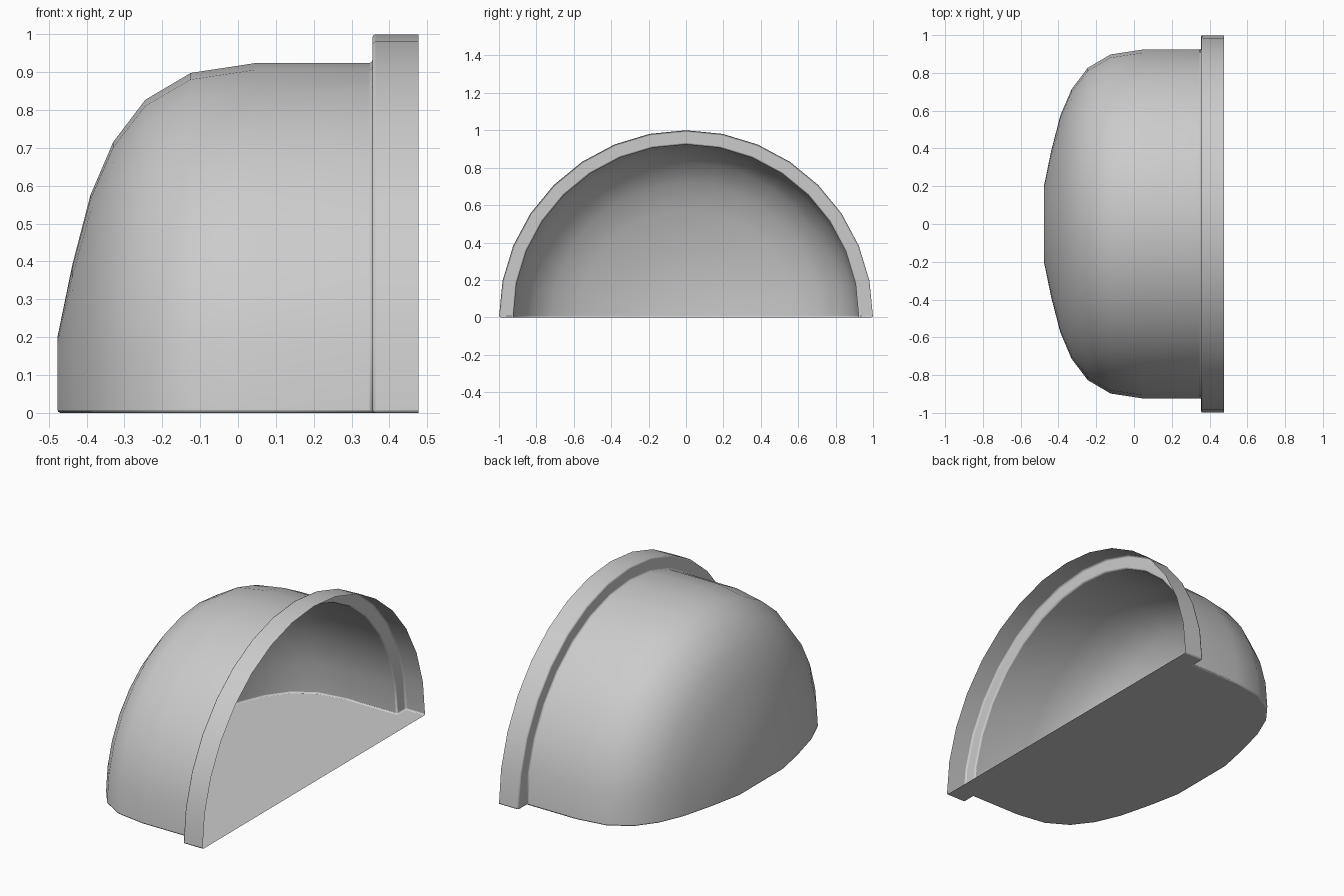
import bpy, bmesh, math

if "Cube" in bpy.data.objects:
    bpy.data.objects.remove(bpy.data.objects["Cube"])

SEGMENTS = 16  # steps around the half turn

# Profile (x, radius): closed end, rounded body, stepped collar
PROFILE = [(-0.477, 0.20), (-0.438, 0.39), (-0.39, 0.575), (-0.33, 0.715),
           (-0.245, 0.827), (-0.125, 0.898), (0.045, 0.924), (0.355, 0.924),
           (0.355, 1.0), (0.477, 1.0)]

grey = bpy.data.materials.new("light_grey")
grey.diffuse_color = (0.6, 0.6, 0.6, 1)
grey.use_nodes = True
grey.node_tree.nodes["Principled BSDF"].inputs["Base Color"].default_value = grey.diffuse_color

bm = bmesh.new()
rings = []
for x, r in PROFILE:
    ring = []
    for i in range(SEGMENTS + 1):
        a = math.pi * i / SEGMENTS
        ring.append(bm.verts.new((x, -r * math.cos(a), r * math.sin(a))))
    rings.append(ring)

# Half-revolved wall, open at the collar
for r0, r1 in zip(rings, rings[1:]):
    for i in range(SEGMENTS):
        bm.faces.new((r0[i], r1[i], r1[i + 1], r0[i + 1]))

# Flat end cap and flat floor
bm.faces.new(rings[0])
bm.faces.new([r[0] for r in rings] + [r[-1] for r in reversed(rings)])
bmesh.ops.recalc_face_normals(bm, faces=bm.faces)
floor = min(bm.faces, key=lambda f: f.calc_center_median().z)
if floor.normal.z > 0:
    bmesh.ops.reverse_faces(bm, faces=bm.faces)

mesh = bpy.data.meshes.new("half_dome_shell")
bm.to_mesh(mesh)
bm.free()
mesh.materials.append(grey)
shell = bpy.data.objects.new("half_dome_shell", mesh)
bpy.context.collection.objects.link(shell)

# Smooth shading with small rounded corners
bpy.context.view_layer.objects.active = shell
shell.select_set(True)
bpy.ops.object.shade_smooth_by_angle(angle=math.radians(30))
bevel = shell.modifiers.new("rounded_corners", 'BEVEL')
bevel.width = 0.008
bevel.segments = 2
bevel.limit_method = 'ANGLE'
bevel.angle_limit = math.radians(40)
bpy.ops.object.modifier_apply(modifier=bevel.name)
bpy.ops.object.shade_smooth_by_angle(angle=math.radians(50))
